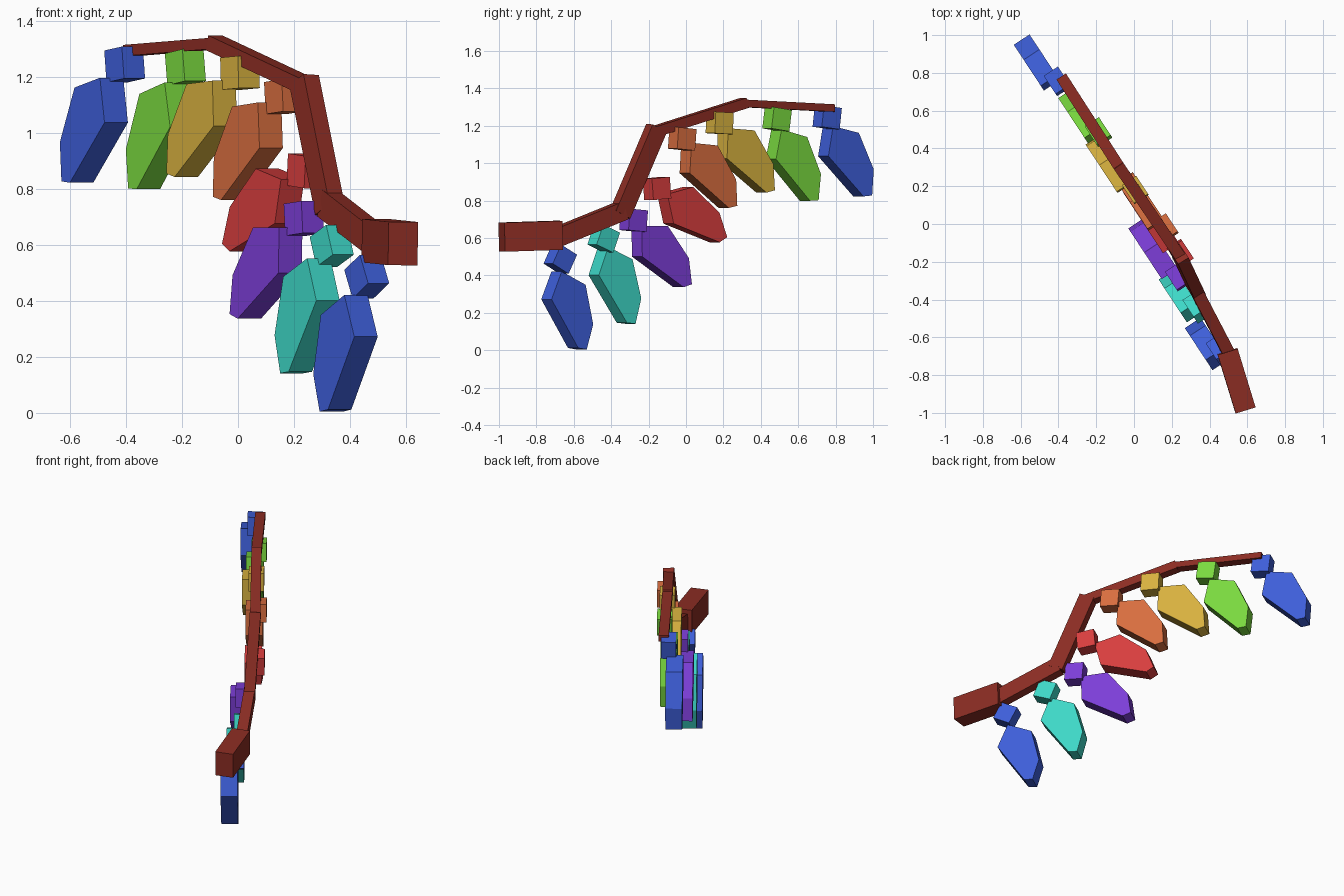
import bpy
import math
from mathutils import Vector, Matrix

cube = bpy.data.objects.get("Cube")
if cube:
    bpy.data.objects.remove(cube)

# Wing plane: SPAN runs toward the tip, NORMAL goes through the thickness
UP = Vector((0, 0, 1))
SPAN = Vector((-0.55, 0.835, 0)).normalized()
NORMAL = Vector((0.835, 0.55, 0)).normalized()


def material(name, rgb):
    mat = bpy.data.materials.new(name)
    mat.use_nodes = True
    color = (*rgb, 1)
    mat.diffuse_color = color
    mat.node_tree.nodes["Principled BSDF"].inputs["Base Color"].default_value = color
    return mat


def prism(name, front, back, mat):
    """Closed solid between two matching loops of points."""
    n = len(front)
    faces = [list(range(n)), list(range(2 * n - 1, n - 1, -1))]
    faces += [[i, i + n, (i + 1) % n + n, (i + 1) % n] for i in range(n)]
    mesh = bpy.data.meshes.new(name)
    mesh.from_pydata(front + back, [], faces)
    mesh.materials.append(mat)
    obj = bpy.data.objects.new(name, mesh)
    bpy.context.collection.objects.link(obj)
    return obj


def plate(name, outline, center, degrees, thickness, mat):
    """Outline turned in the wing plane, centred on a point and thickened."""
    turn = Matrix.Rotation(math.radians(degrees), 2)
    pts = [turn @ Vector(p) for p in outline]
    mid = [(min(p[k] for p in pts) + max(p[k] for p in pts)) / 2 for k in (0, 1)]
    flat = [Vector(center) + SPAN * (p[0] - mid[0]) + UP * (p[1] - mid[1]) for p in pts]
    half = NORMAL * thickness / 2
    prism(name, [p + half for p in flat], [p - half for p in flat], mat)


def beam(name, start, end, height, thickness, mat, overlap=0.0):
    """Rectangular bone between two points, lying in the wing plane."""
    a, b = Vector(start), Vector(end)
    along = (b - a).normalized()
    tall = along.cross(NORMAL).normalized()
    wide = tall.cross(along)
    a, b = a - along * overlap, b + along * overlap
    ring = [tall * sy * height / 2 + wide * sx * thickness / 2
            for sx, sy in ((1, 1), (-1, 1), (-1, -1), (1, -1))]
    prism(name, [b + r for r in ring], [a + r for r in ring], mat)


brown = material("red_brown", (0.262, 0.026, 0.017))
blue = material("blue", (0.048, 0.114, 0.70))
green = material("green", (0.195, 0.70, 0.05))
yellow = material("yellow", (0.69, 0.445, 0.05))
orange = material("orange", (0.69, 0.156, 0.05))
red = material("red", (0.69, 0.048, 0.048))
purple = material("purple", (0.205, 0.048, 0.69))
teal = material("teal", (0.048, 0.69, 0.578))

# Arm bones from the tip to the shoulder
tip = (-0.385, 0.78, 1.295)
finger = (-0.08, 0.305, 1.32)
wrist = (0.24, -0.165, 1.17)
elbow = (0.325, -0.345, 0.745)
shoulder = (0.505, -0.69, 0.605)
beam("tip_bone", tip, finger, 0.04, 0.06, brown)
beam("finger_bone", finger, wrist, 0.055, 0.06, brown, 0.01)
beam("forearm_bone", wrist, elbow, 0.10, 0.065, brown, 0.02)
beam("upper_arm_bone", elbow, shoulder, 0.10, 0.065, brown, 0.01)
beam("shoulder_block", (0.495, -0.675, 0.615), (0.59, -0.985, 0.605), 0.155, 0.11, brown)

# Feathers: name, colour, blade centre, blade turn, stem centre, stem turn
BLADE = [(0, 0), (0.165, -0.035), (0.26, -0.23), (0.25, -0.37), (0.195, -0.375), (-0.03, -0.16)]
STEM = [(0, 0), (0.115, 0), (0.115, 0.115), (0, 0.115)]
feathers = [
    ("tip", blue, (-0.515, 0.855, 1.01), 0, (-0.405, 0.755, 1.245), -7),
    ("second", green, (-0.28, 0.574, 0.99), -2, (-0.188, 0.487, 1.235), -8),
    ("third", yellow, (-0.13, 0.32, 1.015), 8, (0.007, 0.18, 1.215), -3),
    ("fourth", orange, (0.035, 0.12, 0.935), 7, (0.165, -0.02, 1.13), -5),
    ("fifth", red, (0.09, 0.033, 0.725), 25, (0.245, -0.155, 0.865), 5),
    ("sixth", purple, (0.10, -0.13, 0.50), 12, (0.235, -0.28, 0.695), -5),
    ("seventh", teal, (0.247, -0.38, 0.347), -11, (0.335, -0.44, 0.597), -22),
    ("inner", blue, (0.384, -0.635, 0.213), -13, (0.46, -0.672, 0.487), -28),
]
for name, mat, center, turn, stem_center, stem_turn in feathers:
    plate(name + "_feather_blade", BLADE, center, turn, 0.1, mat)
    plate(name + "_feather_stem", STEM, stem_center, stem_turn, 0.09, mat)
